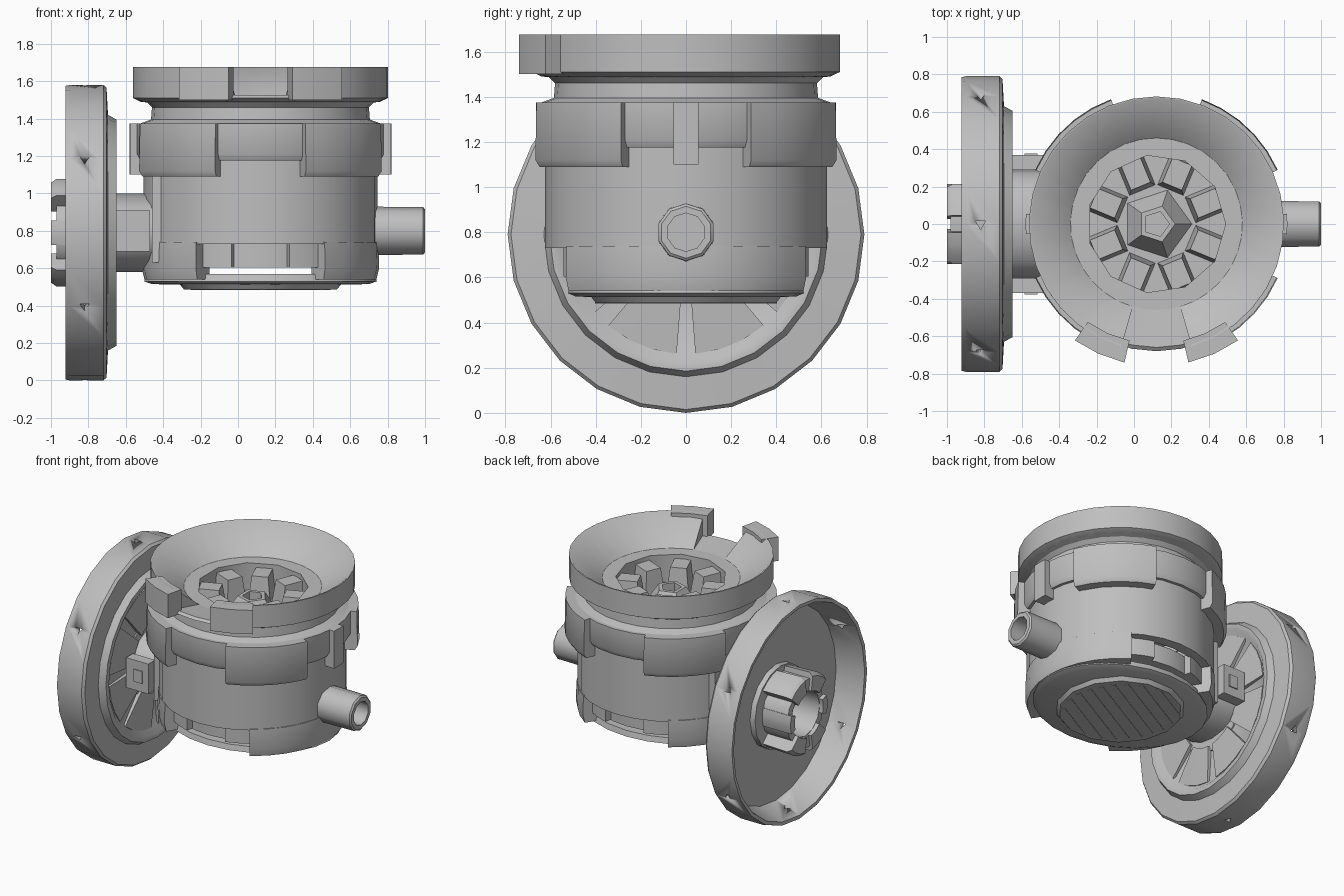
import bpy, bmesh, math
from mathutils import Matrix, Vector

if "Cube" in bpy.data.objects:
    bpy.data.objects.remove(bpy.data.objects["Cube"])

grey = bpy.data.materials.new("plain grey")
grey.diffuse_color = (0.52, 0.52, 0.52, 1)
grey.use_nodes = True
grey.node_tree.nodes["Principled BSDF"].inputs["Base Color"].default_value = grey.diffuse_color

UP = Matrix.Translation((0.12, 0, 0))                     # drum axis, vertical
WHEEL = Matrix.Translation((0, 0, 0.79)) @ Matrix.Rotation(math.pi / 2, 4, 'Y')   # axis along +x
SPOUT = Matrix.Translation((0, 0, 0.8)) @ Matrix.Rotation(math.pi / 2, 4, 'Y')


def finish(name, bm, frame):
    bmesh.ops.recalc_face_normals(bm, faces=bm.faces)
    bm.transform(frame)
    me = bpy.data.meshes.new(name)
    bm.to_mesh(me)
    bm.free()
    ob = bpy.data.objects.new(name, me)
    bpy.context.collection.objects.link(ob)
    me.materials.append(grey)
    bpy.ops.object.select_all(action='DESELECT')
    ob.select_set(True)
    bpy.context.view_layer.objects.active = ob
    bpy.ops.object.shade_smooth_by_angle(angle=math.radians(40))
    return ob


def spin(name, profile, n, frame=UP, start=0, end=360, sy=1.0):
    """Sweep a closed (radius, height) section around the axis; arcs get end caps."""
    bm = bmesh.new()
    full = end - start >= 360
    loops = []
    for i in range(n if full else n + 1):
        a = math.radians(start + (end - start) * i / n)
        loops.append([bm.verts.new((r * math.cos(a), sy * r * math.sin(a), h)) for r, h in profile])
    k = len(profile)
    for i in range(n):
        p, q = loops[i], loops[(i + 1) % len(loops)]
        for j in range(k):
            bm.faces.new((p[j], p[(j + 1) % k], q[(j + 1) % k], q[j]))
    if not full:
        bm.faces.new(loops[0])
        bm.faces.new(loops[-1])
    bmesh.ops.remove_doubles(bm, verts=bm.verts, dist=1e-5)
    return finish(name, bm, frame)


def block(r0, r1, h0, h1):
    return [(r0, h0), (r1, h0), (r1, h1), (r0, h1)]


def box(name, centre, size, frame=Matrix.Identity(4), taper=1.0):
    bm = bmesh.new()
    bmesh.ops.create_cube(bm, size=1)
    for v in bm.verts:
        k = taper if v.co.z > 0 else 1
        v.co = Vector((v.co.x * size[0] * k, v.co.y * size[1] * k, v.co.z * size[2])) + Vector(centre)
    return finish(name, bm, frame)


# ---- drum: wall, lower skirt and bottom cover
spin("drum_wall", block(0.55, 0.625, 0.73, 1.2), 28)
spin("lower_ring", block(0.46, 0.52, 0.605, 0.74), 28)
for s in (0, 180):
    spin("side_skirt", [(0.5, 0.54), (0.62, 0.54), (0.635, 0.6), (0.63, 0.74), (0.5, 0.74)], 10,
         start=s - 57, end=s + 57)
for s in (64, 116, 244, 296):
    spin("skirt_foot", block(0.48, 0.565, 0.605, 0.75), 4, start=s - 10, end=s + 10)
spin("bottom_flange", [(0, 0.505), (0.58, 0.515), (0.622, 0.53), (0.61, 0.57), (0, 0.57)], 24, sy=0.84)
spin("bottom_cover", [(0, 0.487), (0.41, 0.487), (0.44, 0.525), (0, 0.525)], 14)
for i in range(-4, 5):
    w = 2 * math.sqrt(0.4 ** 2 - (i * 0.085) ** 2) * 0.9
    box("cover_slat", (0, i * 0.085, 0.489), (w, 0.03, 0.01), UP @ Matrix.Rotation(0.5, 4, 'Z'))

# ---- collar with four wide lugs and narrow side lugs
spin("collar", [(0.54, 1.175), (0.645, 1.175), (0.665, 1.21), (0.665, 1.375), (0.54, 1.375)], 28)
for a in (47, 133, 227, 313):
    spin("collar_lug", [(0.6, 1.09), (0.69, 1.09), (0.71, 1.12), (0.705, 1.375), (0.6, 1.375)],
         5, start=a - 23, end=a + 23)
for a in (0, 180):
    spin("narrow_lug", block(0.6, 0.7, 1.1, 1.375), 2, start=a - 4.5, end=a + 4.5)

# ---- neck and open dish rim with a gap at the front
spin("neck", [(0.5, 1.36), (0.64, 1.375), (0.585, 1.395), (0.58, 1.46), (0.62, 1.5), (0.5, 1.5)], 28)
spin("rim_base", [(0.46, 1.47), (0.64, 1.49), (0.68, 1.51), (0.66, 1.525), (0.46, 1.5)], 32)
spin("dish_rim", [(0.56, 1.49), (0.64, 1.49), (0.682, 1.51), (0.682, 1.675), (0.672, 1.675),
                  (0.46, 1.5)], 30, start=-74, end=254)
for a in (246, 294):
    spin("rim_tab", block(0.64, 0.76, 1.5, 1.675), 2, start=a - 11, end=a + 11)

# ---- recessed sprocket inside the dish
spin("socket_ring", block(0.37, 0.48, 1.3, 1.5), 11)
spin("socket_floor", block(0, 0.5, 1.22, 1.3), 20)
for i in range(8):
    turn = UP @ Matrix.Rotation(math.radians(22.5 + 45 * i), 4, 'Z')
    box("sprocket_tooth", (0.29, 0, 1.38), (0.19, 0.15, 0.18), turn, 0.75)
spin("sprocket_hub", [(0.07, 1.3), (0.19, 1.3), (0.1, 1.43), (0.07, 1.43)], 5)

# ---- hollow spout on the right
spin("spout", [(0.085, 0.62), (0.13, 0.62), (0.127, 0.99), (0.115, 1.0), (0.085, 1.0)], 10, SPOUT)
spin("spout_plug", block(0, 0.11, 0.7, 0.88), 6, SPOUT)

# ---- neck joining wheel and drum, with bolted brackets
spin("axle_neck", [(0.13, -0.74), (0.21, -0.74), (0.21, -0.46), (0.19, -0.38), (0.13, -0.38)], 16, WHEEL, sy=1.38)
for s in (-1, 1):
    box("bracket", (-0.56, s * 0.33, 0.8), (0.18, 0.08, 0.22))
    box("bracket_bolt", (-0.55, s * 0.373, 0.8), (0.07, 0.01, 0.09))
    box("drum_rib", (-0.4, s * 0.27, 0.86), (0.12, 0.1, 0.46))

# ---- wheel: open dish facing left
wheel = spin("wheel", [(0.27, -0.73), (0.7, -0.73), (0.76, -0.92), (0.785, -0.922), (0.79, -0.9),
                       (0.79, -0.72), (0.775, -0.703), (0.63, -0.695), (0.605, -0.65), (0.57, -0.65),
                       (0.52, -0.69), (0.27, -0.69)], 24, WHEEL)
# six small vent holes through the wheel rim
for i in range(6):
    a = math.radians(30 + 60 * i)
    bm = bmesh.new()
    bmesh.ops.create_cone(bm, cap_ends=True, segments=3, radius1=0.03, radius2=0.03, depth=0.3)
    place = Matrix.Translation((-0.82, 0, 0.79)) @ Matrix.Rotation(a, 4, 'X') @ \
        Matrix.Translation((0, 0.75, 0)) @ Matrix.Rotation(math.pi / 2, 4, 'X')
    cutter = finish("vent_cutter", bm, place)
    cutter.hide_render = True
    cutter.hide_viewport = True
    mod = wheel.modifiers.new("vent", 'BOOLEAN')
    mod.object = cutter
    mod.operation = 'DIFFERENCE'
    mod.solver = 'EXACT'

# raised wedge panels on the inner face of the wheel
for i in range(8):
    a = 22.5 + 45 * i
    spin("wheel_wedge", [(0.27, -0.7), (0.53, -0.7), (0.53, -0.675), (0.27, -0.66)], 3, WHEEL,
         start=a - 18, end=a + 18)

# ---- hub crown in the wheel dish, with wide lugs above and below
spin("hub_base", [(0.13, -0.77), (0.3, -0.77), (0.3, -0.68), (0.13, -0.68)], 16, WHEEL)
spin("hub_tube", block(0.165, 0.215, -0.97, -0.7), 12, WHEEL)
for a in (0, 180):
    for s in (-28, 28):
        spin("hub_lug", [(0.165, -1.0), (0.27, -1.0), (0.292, -0.97), (0.285, -0.75), (0.165, -0.75)], 3,
             WHEEL, start=a + s - 19, end=a + s + 19)
    spin("hub_bridge", block(0.165, 0.25, -0.98, -0.75), 2, WHEEL, start=a - 10, end=a + 10)
    spin("hub_side", block(0.165, 0.215, -1.0, -0.75), 3, WHEEL, start=a + 72, end=a + 108)
